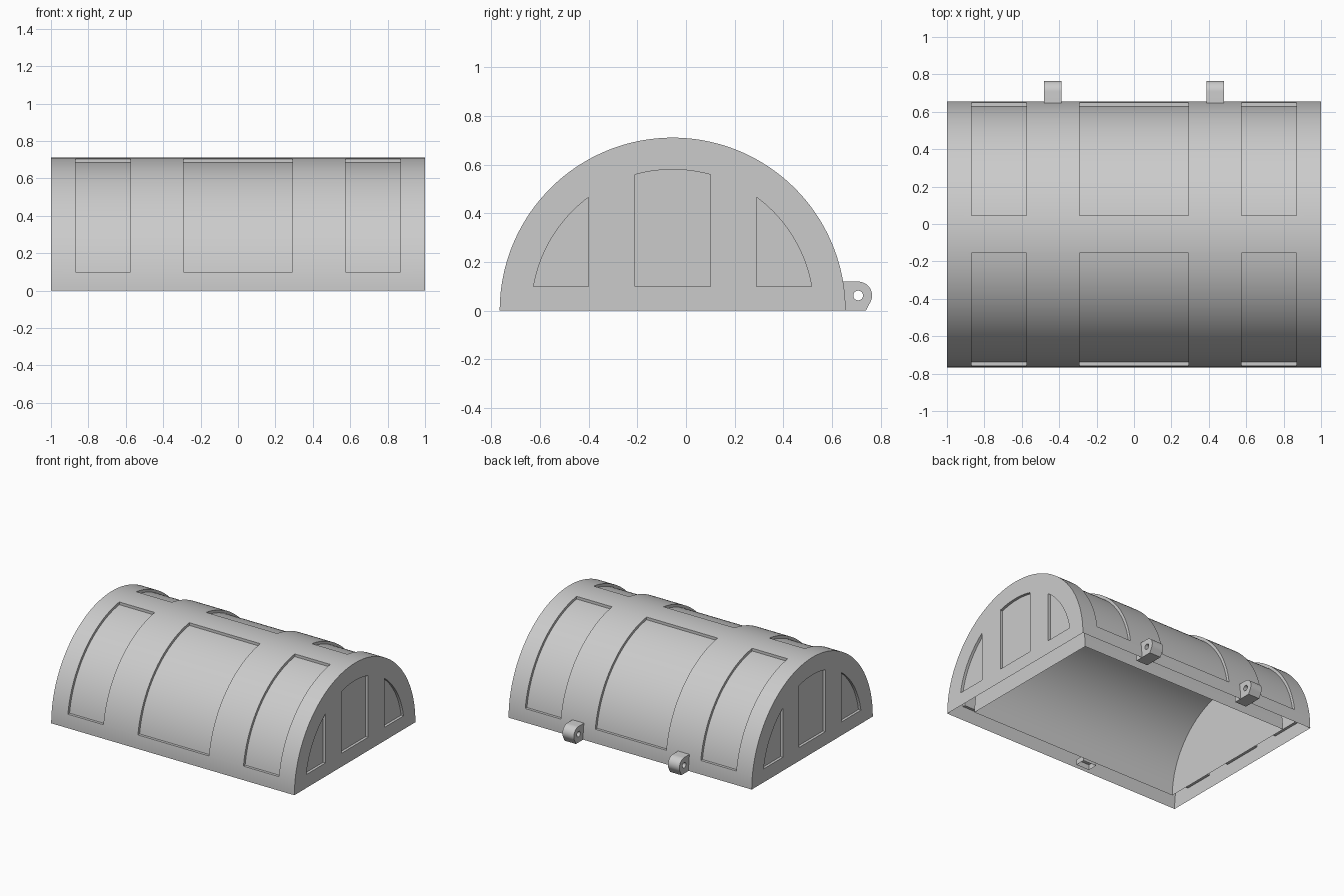
import bpy, bmesh, math

cube = bpy.data.objects.get("Cube")
if cube:
    bpy.data.objects.remove(cube, do_unlink=True)

CY = -0.055      # centre line of the vault
R = 0.711        # outer radius
RI = 0.58        # inner radius
DEPTH = 0.02     # recess depth
SILL = 0.1       # lower edge of all recesses

grey = bpy.data.materials.new("light_grey")
grey.use_nodes = True
colour = (0.6, 0.6, 0.6, 1)
grey.diffuse_color = colour
grey.node_tree.nodes["Principled BSDF"].inputs["Base Color"].default_value = colour


def arc(r, a0, a1, n, y=CY, z=0.0):
    return [(y + r * math.cos(a0 + (a1 - a0) * i / n),
             z + r * math.sin(a0 + (a1 - a0) * i / n)) for i in range(n + 1)]


def prism(bm, profile, x0, x1):
    """Extrude a y-z profile along x."""
    face = bm.faces.new([bm.verts.new((x0, y, z)) for y, z in profile])
    out = bmesh.ops.extrude_face_region(bm, geom=[face])["geom"]
    verts = [v for v in out if isinstance(v, bmesh.types.BMVert)]
    bmesh.ops.translate(bm, verts=verts, vec=(x1 - x0, 0, 0))


def make(name, pieces):
    bm = bmesh.new()
    for profile, x0, x1 in pieces:
        prism(bm, profile, x0, x1)
    bmesh.ops.recalc_face_normals(bm, faces=bm.faces)
    mesh = bpy.data.meshes.new(name)
    bm.to_mesh(mesh)
    bm.free()
    mesh.materials.append(grey)
    ob = bpy.data.objects.new(name, mesh)
    bpy.context.collection.objects.link(ob)
    return ob


def carve(ob, pieces):
    """Cut the pieces out of the object, then smooth its curved faces."""
    cutter = make("cutter", pieces)
    cutter.hide_render = True
    mod = ob.modifiers.new("carve", "BOOLEAN")
    mod.operation, mod.solver, mod.object = "DIFFERENCE", "EXACT", cutter
    bpy.ops.object.select_all(action="DESELECT")
    bpy.context.view_layer.objects.active = ob
    ob.select_set(True)
    bpy.ops.object.modifier_apply(modifier="carve")
    bpy.data.objects.remove(cutter, do_unlink=True)
    bpy.ops.object.shade_smooth_by_angle()


def mirrored(profile):
    return [(2 * CY - y, z) for y, z in profile]


# Vaulted lid with a hollow inside
lid = make("lid", [(arc(R, 0, math.pi, 96), -1, 1)])
cavity = arc(RI, 0, math.pi, 72) + [(CY - RI, -0.1), (CY + RI, -0.1)]
cuts = [(cavity, -0.87, 0.87)]

# Curved recesses on both slopes
floor_r = R - DEPTH
slope = arc(floor_r, math.asin(SILL / floor_r), math.acos(0.1 / floor_r), 40)
slope += [(CY + 0.1, 0.9), (CY + 0.9, 0.9), (CY + 0.9, SILL)]
for x0, x1 in ((-0.868, -0.576), (-0.292, 0.292), (0.576, 0.868)):
    cuts += [(slope, x0, x1), (mirrored(slope), x0, x1)]

# Arched middle recess and curved side recesses on both ends
half = math.asin(0.155 / RI)
middle = arc(RI, math.pi / 2 - half, math.pi / 2 + half, 16)
middle += [(CY - 0.155, SILL), (CY + 0.155, SILL)]
side = arc(RI, math.asin(SILL / RI), math.acos(0.345 / RI), 24)
side.append((CY + 0.345, SILL))
for profile in (middle, side, mirrored(side)):
    cuts += [(profile, 1 - DEPTH, 1.1), (profile, -1.1, DEPTH - 1)]

# Small catch slot in the front rim
cuts.append(([(-0.735, -0.1), (-0.66, -0.1), (-0.66, 0.04), (-0.735, 0.04)], -0.22, -0.11))
carve(lid, cuts)

# Hinge knuckles on the back
lug = [(0.60, 0.0), (0.74, 0.0)]
lug += arc(0.057, math.radians(-32), math.pi / 2, 20, 0.708, 0.062) + [(0.60, 0.119)]
pin_hole = arc(0.02, 0, math.tau, 24, 0.708, 0.062)[:-1]
for name, x in (("left_hinge", 0.434), ("right_hinge", -0.434)):
    hinge = make(name, [(lug, x - 0.047, x + 0.047)])
    carve(hinge, [(pin_hole, x - 0.1, x + 0.1)])
